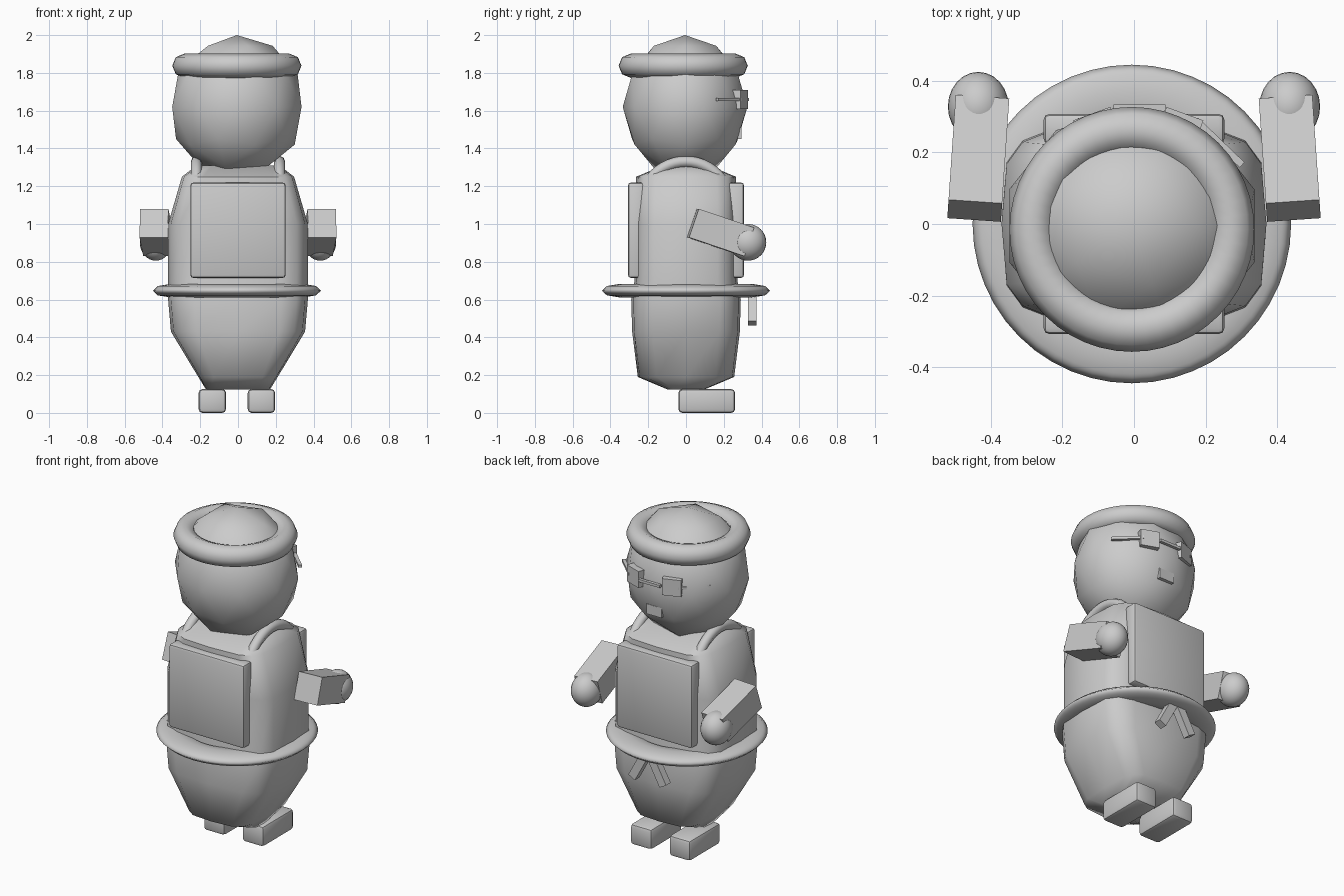
import bpy, bmesh, math
from math import sin, cos, pi, copysign
from mathutils import Vector, Matrix

if "Cube" in bpy.data.objects:
    bpy.data.objects.remove(bpy.data.objects["Cube"], do_unlink=True)

grey = bpy.data.materials.new("plain_grey")
grey.use_nodes = True
grey.diffuse_color = (0.6, 0.6, 0.6, 1)
grey.node_tree.nodes["Principled BSDF"].inputs["Base Color"].default_value = (0.6, 0.6, 0.6, 1)
OFF = -0.006  # slight sideways shift of the figure


def finish(obj, name, angle=40):
    obj.name = name
    obj.data.name = name
    obj.data.materials.append(grey)
    bpy.ops.object.select_all(action='DESELECT')
    obj.select_set(True)
    bpy.context.view_layer.objects.active = obj
    bpy.ops.object.shade_smooth_by_angle(angle=math.radians(angle))
    return obj


def from_bmesh(bm, name, angle=40):
    bmesh.ops.recalc_face_normals(bm, faces=bm.faces)
    mesh = bpy.data.meshes.new(name)
    bm.to_mesh(mesh)
    bm.free()
    obj = bpy.data.objects.new(name, mesh)
    bpy.context.collection.objects.link(obj)
    return finish(obj, name, angle)


def box(name, centre, size, rot=None, bevel=0.0):
    bm = bmesh.new()
    bmesh.ops.create_cube(bm, size=1)
    bmesh.ops.scale(bm, vec=size, verts=bm.verts)
    if bevel:
        bmesh.ops.bevel(bm, geom=bm.edges[:], offset=bevel, segments=2,
                        profile=0.5, affect='EDGES')
    mat = Matrix.Translation(centre)
    if rot:
        mat = mat @ rot.to_4x4()
    bm.transform(mat)
    return from_bmesh(bm, name)


def bar(name, a, b, width, height):
    """Box whose long axis runs from a to b, kept level sideways."""
    a, b = Vector(a), Vector(b)
    along = (b - a).normalized()
    side = along.cross(Vector((0, 0, 1))).normalized()
    rot = Matrix((side, along, side.cross(along))).transposed()
    return box(name, (a + b) / 2, (width, (b - a).length, height), rot)


def torus(name, centre, major, minor, flat=1.0, rot=(0, 0, 0), sides=8):
    bpy.ops.mesh.primitive_torus_add(major_radius=major, minor_radius=minor,
                                     major_segments=48, minor_segments=sides,
                                     location=centre, rotation=rot)
    obj = bpy.context.object
    obj.scale.z = flat
    return finish(obj, name, 50)


# Body: rounded-square rings joined from bottom to shoulders
rings = [(0.125, 0.17, 0.10), (0.19, 0.21, 0.255), (0.43, 0.355, 0.285),
         (0.6, 0.37, 0.29), (0.7, 0.37, 0.272), (1.0, 0.37, 0.272),
         (1.25, 0.297, 0.265), (1.31, 0.22, 0.12)]
bm = bmesh.new()
loops = []
for z, rx, ry in rings:
    loop = []
    for i in range(16):
        c, s = cos(i * pi / 8), sin(i * pi / 8)
        x = copysign(abs(c) ** 0.5, c) if abs(c) > 0.01 else 0
        y = copysign(abs(s) ** 0.5, s) if abs(s) > 0.01 else 0
        loop.append(bm.verts.new((rx * x, ry * y, z)))
    loops.append(loop)
for low, high in zip(loops, loops[1:]):
    for i in range(16):
        j = (i + 1) % 16
        bm.faces.new((low[i], low[j], high[j], high[i]))
bm.faces.new(loops[0])
bm.faces.new(loops[-1])
from_bmesh(bm, "body", 60)

# Head
bm = bmesh.new()
bmesh.ops.create_icosphere(bm, subdivisions=2, radius=1)
bmesh.ops.scale(bm, vec=(0.36, 0.33, 0.38), verts=bm.verts)
bmesh.ops.translate(bm, vec=(OFF, -0.005, 1.62), verts=bm.verts)
from_bmesh(bm, "head", 60)

# Hat brim and belt
torus("hat_brim", (OFF, -0.015, 1.838), 0.278, 0.064)
torus("belt", (OFF, 0, 0.647), 0.355, 0.09, flat=0.39)

# Panels on both faces of the torso
for name, side in (("front_panel", -1), ("back_panel", 1)):
    box(name, (0, side * 0.265, 0.967), (0.505, 0.085, 0.505), bevel=0.016)

# Paired parts
for name, s in (("left", 1), ("right", -1)):
    torus(name + "_shoulder_strap", (s * 0.22, 0, 1.095), 0.235, 0.03,
          rot=(0, pi / 2, 0))
    bar(name + "_arm", (s * 0.445, 0.037, 1.005), (s * 0.425, 0.33, 0.905),
        0.15, 0.16)

    bm = bmesh.new()
    bmesh.ops.create_uvsphere(bm, u_segments=24, v_segments=16, radius=1)
    bmesh.ops.scale(bm, vec=(0.085, 0.097, 0.097), verts=bm.verts)
    bmesh.ops.translate(bm, vec=(s * 0.435, 0.328, 0.903), verts=bm.verts)
    from_bmesh(bm, name + "_hand")

    box(name + "_foot", (s * 0.13 + OFF, 0.11, 0.063), (0.145, 0.3, 0.126),
        bevel=0.02)

    # Glasses
    box(name + "_lens", (s * 0.12 + 0.012, 0.28, 1.66), (0.11, 0.06, 0.1),
        Matrix.Rotation(-s * 0.35, 3, 'Z'))
    bar(name + "_temple", (s * 0.16 + 0.012, 0.29, 1.66),
        (s * 0.29 + 0.012, 0.165, 1.66), 0.02, 0.016)

    # Belt tie ends
    bar(name + "_tie_end", (s * 0.015, 0.35, 0.64), (s * 0.105, 0.35, 0.475),
        0.045, 0.05)

box("glasses_bridge", (0.015, 0.325, 1.66), (0.145, 0.018, 0.016))
box("mouth", (0.01, 0.268, 1.48), (0.1, 0.05, 0.06))
